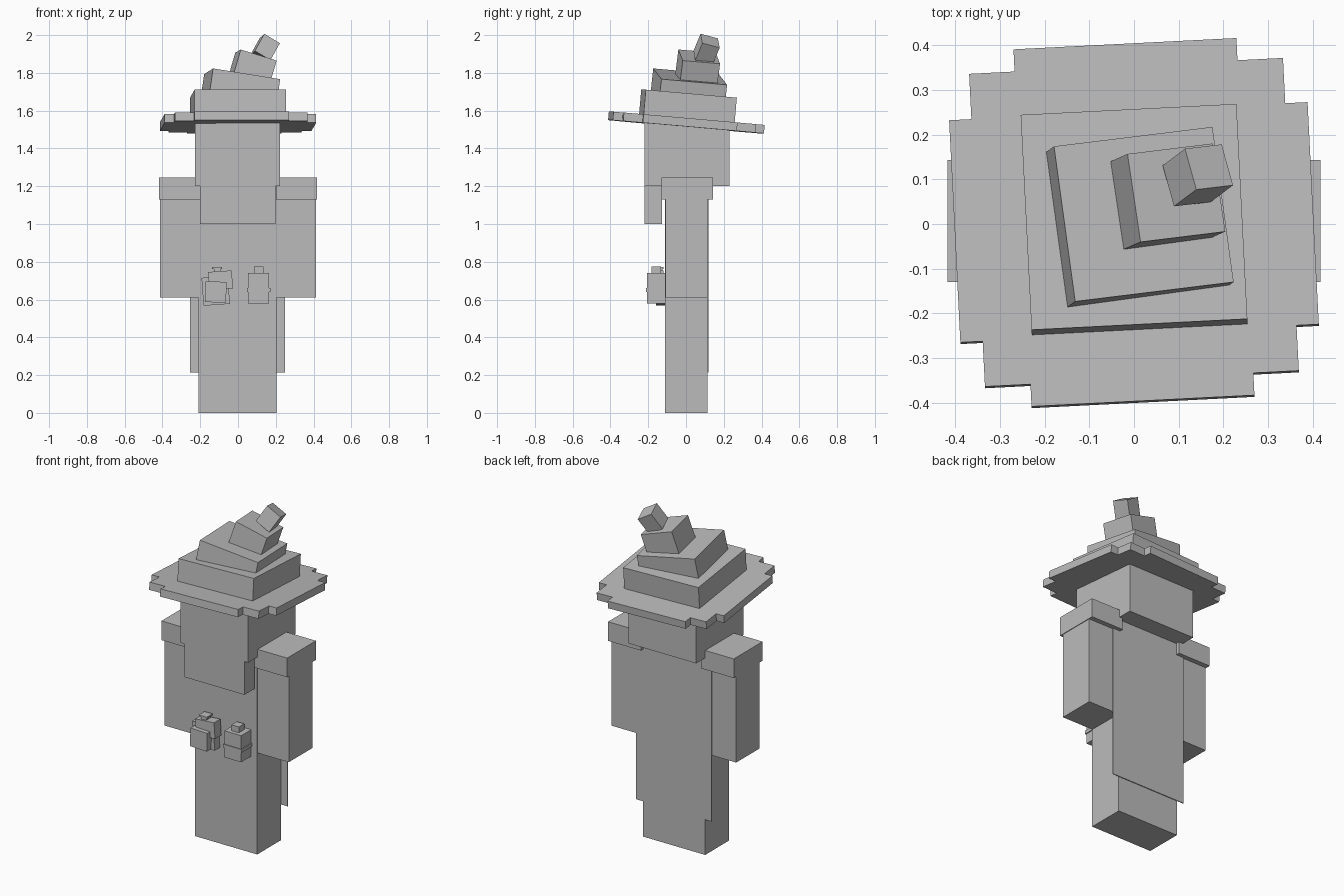
import bpy, bmesh, math
from mathutils import Matrix, Vector, Euler

if "Cube" in bpy.data.objects:
    bpy.data.objects.remove(bpy.data.objects["Cube"])

grey = bpy.data.materials.new("plain grey")
grey.diffuse_color = (0.5, 0.5, 0.5, 1)
grey.use_nodes = True
grey.node_tree.nodes["Principled BSDF"].inputs["Base Color"].default_value = grey.diffuse_color


def finish(name, bm, matrix):
    bmesh.ops.recalc_face_normals(bm, faces=bm.faces)
    mesh = bpy.data.meshes.new(name)
    bm.to_mesh(mesh)
    bm.free()
    mesh.materials.append(grey)
    obj = bpy.data.objects.new(name, mesh)
    obj.matrix_world = matrix
    bpy.context.collection.objects.link(obj)
    return obj


def turned(centre, rot=(0, 0, 0)):
    angles = [math.radians(a) for a in rot]
    return Matrix.Translation(centre) @ Euler(angles).to_matrix().to_4x4()


def box(name, x, y, z, rot=(0, 0, 0)):
    """Box between pairs of limits, turned about its own centre."""
    bm = bmesh.new()
    bmesh.ops.create_cube(bm, size=1)
    bmesh.ops.scale(bm, vec=(x[1] - x[0], y[1] - y[0], z[1] - z[0]), verts=bm.verts)
    centre = Vector((sum(x) / 2, sum(y) / 2, sum(z) / 2))
    return finish(name, bm, turned(centre, rot))


def tier(name, top, size, height, rot):
    """Hat block hanging below the centre of its top face."""
    bm = bmesh.new()
    bmesh.ops.create_cube(bm, size=1)
    bmesh.ops.translate(bm, vec=(0, 0, -0.5), verts=bm.verts)
    bmesh.ops.scale(bm, vec=(size[0], size[1], height), verts=bm.verts)
    return finish(name, bm, turned(top, rot))


# Body, cape and arms
box("body", (-0.208, 0.205), (-0.11, 0.115), (0, 1.2))
box("cape", (-0.253, 0.25), (0.115, 0.12), (0.215, 1.2))
for side, s in (("left", -1), ("right", 1)):
    box(side + "_arm", sorted((s * 0.205, s * 0.414)), (-0.109, 0.114), (0.61, 1.2))
    box(side + "_shoulder", sorted((s * 0.2, s * 0.418)), (-0.13, 0.143), (1.13, 1.245))

# Head and beard
box("head", (-0.228, 0.222), (-0.221, 0.229), (1.2, 1.54))
box("beard", (-0.2, 0.198), (-0.221, -0.126), (1.0, 1.2))

# Stepped hat brim, extruded from a quarter outline turned four times
quarter = [(0.402, -0.25), (0.402, 0.25), (0.352, 0.25), (0.352, 0.352), (0.25, 0.352)]
outline = []
for k in range(4):
    outline += [Matrix.Rotation(k * math.pi / 2, 2) @ Vector(p) for p in quarter]
bm = bmesh.new()
face = bm.faces.new([bm.verts.new((p.x, p.y, -0.0225)) for p in outline])
new = bmesh.ops.extrude_face_region(bm, geom=[face])["geom"]
bmesh.ops.translate(bm, vec=(0, 0, 0.045),
                    verts=[v for v in new if isinstance(v, bmesh.types.BMVert)])
finish("hat_brim", bm, turned((0, 0.002, 1.537), (-5, 0, 2.9)))

# Crooked hat crown
tier("hat_base", (0, 0.016, 1.69), (0.484, 0.484), 0.135, (-5, 0, 2.9))
tier("hat_middle", (0.022, 0.022, 1.78), (0.362, 0.352), 0.13, (-5, 9, 7))
tier("hat_upper", (0.095, 0.07, 1.886), (0.2, 0.2), 0.155, (-5, 17, 7))
axes = Matrix(((0.085, 0.008, -0.045), (-0.027, 0.092, -0.02), (0.055, 0.042, 0.085)))
bm = bmesh.new()
bmesh.ops.create_cube(bm, size=1)
finish("hat_tip", bm,
       Matrix.Translation((0.143, 0.109, 1.925)) @ axes.transposed().to_4x4())

# Upright bottle
box("bottle", (0.053, 0.165), (-0.206, -0.105), (0.58, 0.74))
box("bottle_band", (0.047, 0.171), (-0.211, -0.105), (0.64, 0.66))
box("bottle_neck", (0.084, 0.134), (-0.182, -0.132), (0.74, 0.775))

# Cluster of tilted pouches
box("pouch_front", (-0.174, -0.062), (-0.206, -0.165), (0.585, 0.695), (0, 2, 0))
box("pouch_upper", (-0.155, -0.03), (-0.18, -0.12), (0.655, 0.75), (0, -4, 0))
box("pouch_back", (-0.188, -0.048), (-0.16, -0.105), (0.572, 0.72), (0, -4, 0))
box("pouch_neck", (-0.128, -0.092), (-0.17, -0.125), (0.745, 0.762))
box("pouch_cap", (-0.138, -0.085), (-0.175, -0.12), (0.762, 0.772))
